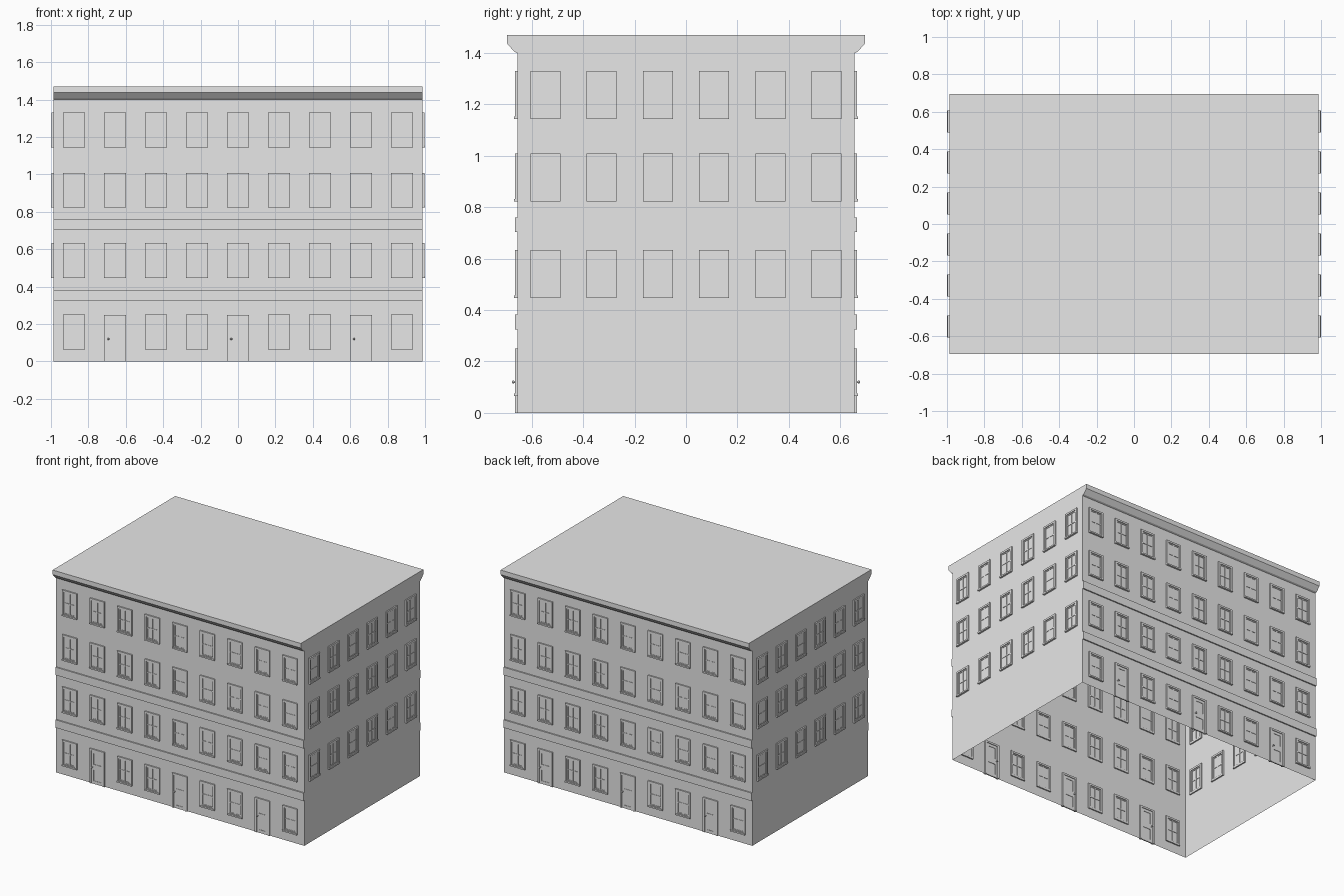
import bpy, bmesh
from math import pi
from mathutils import Matrix, Vector

cube = bpy.data.objects.get("Cube")
if cube:
    bpy.data.objects.remove(cube, do_unlink=True)

HALF_X, HALF_Y, TOP = 0.987, 0.656, 1.47
PITCH = 0.219
ROWS = [0.065, 0.447, 0.823, 1.144]      # bottom of the windows on each floor
WIN_W, WIN_H, BAR = 0.117, 0.186, 0.013
DOOR_H = 0.249
DOOR_COLUMNS = (1, 4, 7)

grey = bpy.data.materials.new("plain_grey")
grey.use_nodes = True
grey.diffuse_color = (0.8, 0.8, 0.8, 1)
grey.node_tree.nodes["Principled BSDF"].inputs["Base Color"].default_value = grey.diffuse_color


def add_box(bm, x, y, z):
    """Box from (min, max) pairs."""
    size = Vector((x[1] - x[0], y[1] - y[0], z[1] - z[0]))
    mid = Vector((sum(x), sum(y), sum(z))) / 2
    bmesh.ops.create_cube(bm, size=1, matrix=Matrix.Translation(mid) @ Matrix.Diagonal(size.to_4d()))


def to_mesh(bm, name):
    mesh = bpy.data.meshes.new(name)
    bm.to_mesh(mesh)
    bm.free()
    mesh.materials.append(grey)
    return mesh


def place(name, mesh, matrix=Matrix()):
    obj = bpy.data.objects.new(name, mesh)
    obj.matrix_world = matrix
    bpy.context.scene.collection.objects.link(obj)
    return obj


def window_mesh():
    bm = bmesh.new()
    w, inner = WIN_W / 2, WIN_W / 2 - BAR
    deep = (-0.009, 0.009)
    # surround and sill
    for s in (-1, 1):
        add_box(bm, sorted((s * inner, s * w)), deep, (0, WIN_H))
    add_box(bm, (-inner, inner), deep, (WIN_H - BAR, WIN_H))
    add_box(bm, (-inner, inner), deep, (0, BAR))
    add_box(bm, (-w, w), (-0.013, -0.009), (0, 0.010))
    # sash border, glazing bars and pane
    sash, edge = (-0.004, 0.004), inner - 0.007
    for s in (-1, 1):
        add_box(bm, sorted((s * edge, s * inner)), sash, (BAR, WIN_H - BAR))
    for z in (BAR, WIN_H / 2 - 0.004, WIN_H - BAR - 0.007):
        add_box(bm, (-edge, edge), sash, (z, z + 0.007))
    add_box(bm, (-0.003, 0.003), sash, (BAR, WIN_H - BAR))
    add_box(bm, (-inner, inner), (-0.001, 0.001), (BAR, WIN_H - BAR))
    return to_mesh(bm, "window")


def door_mesh():
    bm = bmesh.new()
    w, inner = WIN_W / 2, WIN_W / 2 - BAR
    deep, leaf = (-0.009, 0.009), (-0.004, 0.004)
    for s in (-1, 1):
        add_box(bm, sorted((s * inner, s * w)), deep, (0, DOOR_H))
    add_box(bm, (-inner, inner), deep, (DOOR_H - BAR, DOOR_H))
    # stiles, rails and recessed panels
    for s in (-1, 1):
        add_box(bm, sorted((s * 0.029, s * inner)), leaf, (0, DOOR_H - BAR))
    for z in ((0, 0.022), (0.098, 0.14), (0.217, DOOR_H - BAR)):
        add_box(bm, (-0.029, 0.029), leaf, z)
    add_box(bm, (-0.029, 0.029), (-0.001, 0.001), (0.022, 0.217))
    # knob and its neck on both faces
    for s in (-1, 1):
        turn = Matrix.Rotation(pi / 2, 4, "X")
        bmesh.ops.create_cone(bm, cap_ends=True, segments=8, radius1=0.003, radius2=0.003, depth=0.014,
                              matrix=Matrix.Translation((-0.036, s * 0.010, 0.12)) @ turn)
        bmesh.ops.create_uvsphere(bm, u_segments=8, v_segments=6, radius=0.006,
                                  matrix=Matrix.Translation((-0.036, s * 0.016, 0.12)))
    return to_mesh(bm, "door")


def wall_mesh(half, holes):
    """Single-skin wall in the XZ plane with rectangular openings."""
    xs = sorted({-half, half} | {v for h in holes for v in h[:2]})
    zs = sorted({0, TOP} | {v for h in holes for v in h[2:]})
    bm = bmesh.new()
    grid = [[bm.verts.new((x, 0, z)) for x in xs] for z in zs]
    for j in range(len(zs) - 1):
        for i in range(len(xs) - 1):
            cx, cz = (xs[i] + xs[i + 1]) / 2, (zs[j] + zs[j + 1]) / 2
            if any(h[0] < cx < h[1] and h[2] < cz < h[3] for h in holes):
                continue
            bm.faces.new((grid[j][i], grid[j][i + 1], grid[j + 1][i + 1], grid[j + 1][i]))
    bmesh.ops.delete(bm, geom=[v for v in bm.verts if not v.link_faces], context="VERTS")
    return to_mesh(bm, "wall")


def prism_mesh(profile):
    """Closed (y, z) profile carried along the full width of the front."""
    bm = bmesh.new()
    face = bm.faces.new([bm.verts.new((-HALF_X, y, z)) for y, z in profile])
    new = bmesh.ops.extrude_face_region(bm, geom=[face])["geom"]
    bmesh.ops.translate(bm, vec=(2 * HALF_X, 0, 0),
                        verts=[g for g in new if isinstance(g, bmesh.types.BMVert)])
    bmesh.ops.recalc_face_normals(bm, faces=bm.faces)
    return to_mesh(bm, "moulding")


window, door = window_mesh(), door_mesh()
cornice = prism_mesh([(0, 1.40), (-0.012, 1.405), (-0.040, 1.437), (-0.040, TOP), (0, TOP)])
bands = [prism_mesh([(0, z), (-0.009, z), (-0.009, z + 0.057), (0, z + 0.057)]) for z in (0.325, 0.703)]


def build_side(name, angle, distance, half, columns, is_long):
    frame = Matrix.Rotation(angle, 4, "Z") @ Matrix.Translation((0, -distance, 0))
    holes, lap = [], 0.008
    for c in range(columns):
        x = (c - (columns - 1) / 2) * PITCH
        left, right = round(x - WIN_W / 2 + lap, 4), round(x + WIN_W / 2 - lap, 4)
        for floor, z in enumerate(ROWS):
            if floor == 0 and not is_long:
                continue
            if floor == 0 and c in DOOR_COLUMNS:
                holes.append((left, right, 0, DOOR_H - lap))
                place(f"{name}_door_{c}", door, frame @ Matrix.Translation((x, 0, 0)))
            else:
                holes.append((left, right, z + lap, z + WIN_H - lap))
                place(f"{name}_window_{floor}_{c}", window, frame @ Matrix.Translation((x, 0, z)))
    place(f"{name}_wall", wall_mesh(half, holes), frame)
    # mouldings run along the long sides only
    if is_long:
        place(f"{name}_cornice", cornice, frame)
        for i, band in enumerate(bands):
            place(f"{name}_band_{i}", band, frame)


build_side("front", 0, HALF_Y, HALF_X, 9, True)
build_side("left", pi / 2, HALF_X, HALF_Y, 6, False)
build_side("back", pi, HALF_Y, HALF_X, 9, True)
build_side("right", -pi / 2, HALF_X, HALF_Y, 6, False)

# flat roof
bm = bmesh.new()
bmesh.ops.create_grid(bm, x_segments=1, y_segments=1, size=1,
                      matrix=Matrix.Translation((0, 0, TOP)) @ Matrix.Diagonal((HALF_X, HALF_Y, 1, 1)))
place("roof", to_mesh(bm, "roof"))
